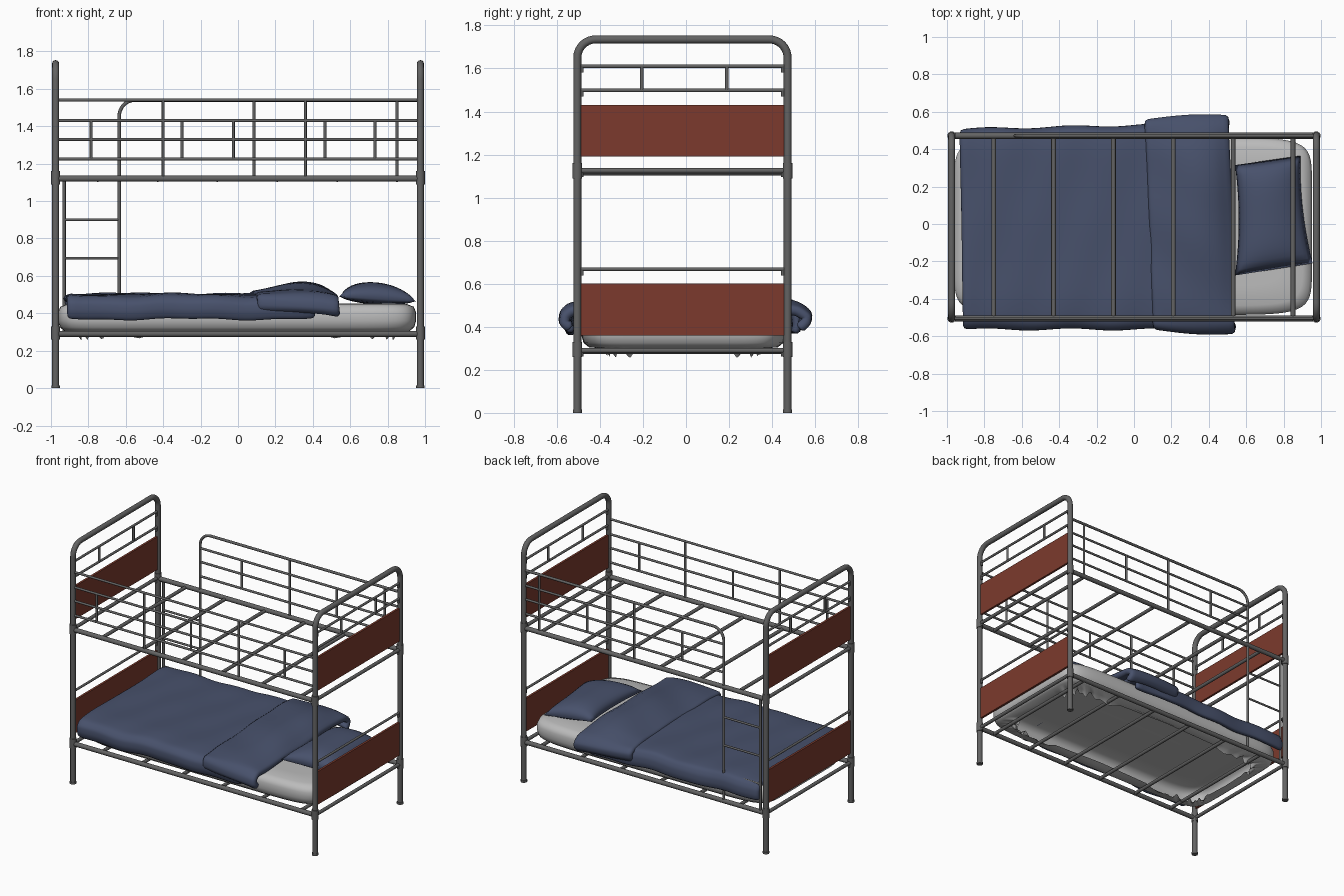
import bpy, bmesh, math
from mathutils import Vector

if "Cube" in bpy.data.objects:
    bpy.data.objects.remove(bpy.data.objects["Cube"])


def mat(name, rgb):
    m = bpy.data.materials.new(name)
    m.diffuse_color = (*rgb, 1)
    m.use_nodes = True
    m.node_tree.nodes["Principled BSDF"].inputs["Base Color"].default_value = m.diffuse_color
    return m


GREY = mat("grey metal", (0.125, 0.125, 0.125))
RED = mat("red brown panel", (0.20, 0.042, 0.026))
BLUE = mat("navy bedding", (0.064, 0.082, 0.148))
WHITE = mat("pale sheet", (0.50, 0.50, 0.50))

XP, YF, YB = 0.975, -0.505, 0.472   # post positions
SLATS = [-0.75 + 0.32 * i for i in range(6)]


def tubes(name, paths, r, sides=3):
    """One object made of round bars along several paths."""
    cu = bpy.data.curves.new(name, 'CURVE')
    cu.dimensions = '3D'
    cu.bevel_depth, cu.bevel_resolution, cu.use_fill_caps = r, sides, True
    for pts in paths:
        s = cu.splines.new('POLY')
        s.points.add(len(pts) - 1)
        for p, c in zip(s.points, pts):
            p.co = (*c, 1)
    cu.materials.append(GREY)
    ob = bpy.data.objects.new(name, cu)
    bpy.context.collection.objects.link(ob)
    bpy.ops.object.select_all(action='DESELECT')
    ob.select_set(True)
    bpy.context.view_layer.objects.active = ob
    bpy.ops.object.convert(target='MESH')
    bpy.ops.object.shade_smooth_by_angle(angle=math.radians(40))


def mesh_object(name, bm, m, smooth=True):
    me = bpy.data.meshes.new(name)
    for f in bm.faces:
        f.smooth = smooth
    bm.to_mesh(me)
    bm.free()
    me.materials.append(m)
    ob = bpy.data.objects.new(name, me)
    bpy.context.collection.objects.link(ob)
    return ob


def grid(bm, nu, nv, fn, flip=False):
    v = [[bm.verts.new(fn(i / nu, j / nv)) for j in range(nv + 1)] for i in range(nu + 1)]
    for i in range(nu):
        for j in range(nv):
            q = [v[i][j], v[i + 1][j], v[i + 1][j + 1], v[i][j + 1]]
            bm.faces.new(q[::-1] if flip else q)


def arc(cy, cz, r, a0, a1, n=8):
    return [(cy + r * math.cos(math.radians(a0 + (a1 - a0) * k / n)),
             cz + r * math.sin(math.radians(a0 + (a1 - a0) * k / n))) for k in range(n + 1)]


# End frames: arched posts, end bars, panels, collars
R = 0.085
prof = ([(YF, 0)] + arc(YF + R, 1.735 - R, R, 180, 90) +
        arc(YB - R, 1.735 - R, R, 90, 0) + [(YB, 0)])
for side, s in (("left", -1), ("right", 1)):
    x = s * XP
    tubes(side + "_arched_posts", [[(x, y, z) for y, z in prof]], 0.0187, 4)
    bars = [[(x, YF, z), (x, YB, z)] for z in (1.61, 1.498, 0.667)]
    bars += [[(x, y, 1.498), (x, y, 1.61)] for y in (-0.205, 0.19)]
    tubes(side + "_end_bars", bars, 0.0085)
    tubes(side + "_end_rails", [[(x, YF, z), (x, YB, z)] for z in (1.125, 0.29)], 0.0125)
    tubes(side + "_collars", [[(x, y, z - 0.03), (x, y, z + 0.04)]
                              for y in (YF, YB) for z in (1.12, 0.29)], 0.0235)
    tubes(side + "_feet", [[(x, y, 0), (x, y, 0.015)] for y in (YF, YB)], 0.022)
    tubes(side + "_bolts", [[(x, y + d, z - 0.028), (x, y + d, z)]
                            for y, d in ((YF, 0.022), (YB, -0.022))
                            for z in (1.61, 1.498, 1.125, 0.667, 0.29)], 0.008)
    for lvl, z in (("lower", 0.48), ("upper", 1.31)):
        bm = bmesh.new()
        bmesh.ops.create_cube(bm, size=1)
        for v in bm.verts:
            v.co = (x + v.co.x * 0.016, (YF + YB) / 2 + v.co.y * 0.95, z + v.co.z * 0.24)
        mesh_object(f"{side}_{lvl}_panel", bm, RED, False)

# Bed bases: side rails and cross slats
for lvl, z in (("lower", 0.29), ("upper", 1.12)):
    tubes(lvl + "_side_rails", [[(-XP, y, z), (XP, y, z)] for y in (YF, YB)], 0.0165)
    tubes(lvl + "_slats", [[(x, YF, z - 0.005), (x, YB, z - 0.005)] for x in SLATS], 0.0125)

# Guard rails
RAILS = (1.43, 1.33, 1.225)
front = [[(-XP, YF, z), (XP, YF, z)] for z in (1.54,) + RAILS]
front += [[(x, YF, 1.12), (x, YF, 1.54)] for x in (-0.4, 0.36)]
front += [[(x, YF, 1.225), (x, YF, 1.43)] for x in (-0.785, -0.025, 0.732)]
tubes("front_guard", front, 0.0082)
LX = -0.635
back = [[(LX, YB, z), (XP, YB, z)] for z in RAILS]
back += [[(x, YB, 1.12), (x, YB, 1.54)] for x in (0.085, 0.85)]
back += [[(x, YB, 1.225), (x, YB, 1.43)] for x in (-0.3, 0.465)]
tubes("back_guard", back, 0.0082)

# Ladder: the inner leg bends over into the back guard top rail
bend = [(LX, YB, 0.29)] + [(x, YB, z) for x, z in arc(LX + 0.085, 1.455, 0.085, 180, 90)] + [(XP, YB, 1.54)]
tubes("ladder_legs", [bend, [(-0.93, YB, 0.29), (-0.93, YB, 1.12)]], 0.0095)
tubes("ladder_rungs", [[(-0.93, YB, z), (LX, YB, z)] for z in (0.90, 0.695, 0.49)], 0.0075)

# Mattress sheet: rounded shell, open below with a ruffled hem
bm = bmesh.new()
rings = [(0.5, 0.445), (0.15, 0.452), (0.05, 0.45), (0.012, 0.435), (0, 0.405),
         (0, 0.36), (0.01, 0.325), (0.035, 0.305), (0.09, 0.30), (0.12, 0.285)]
N, prev = 160, None
for k, (inset, z) in enumerate(rings):
    loop = []
    for i in range(N):
        t = 2 * math.pi * i / N
        c, s = math.cos(t), math.sin(t)
        px = math.copysign(abs(c) ** 0.22, c)
        py = math.copysign(abs(s) ** 0.22, s)
        hx, hy = 0.957 - inset, max(0.474 - inset, 0.01)
        w = 0.03 * math.sin(7 * t) * math.sin(23 * t) if k == len(rings) - 1 else 0
        loop.append(bm.verts.new((px * hx - 0.005, py * hy - 0.012, z + w)))
    if prev:
        for i in range(N):
            j = (i + 1) % N
            bm.faces.new((prev[i], loop[i], loop[j], prev[j]))
    else:
        bm.faces.new(loop)
    prev = loop
mesh_object("mattress_sheet", bm, WHITE)


def lerp_path(path, t):
    f = t * (len(path) - 1)
    i = min(int(f), len(path) - 2)
    a, b = Vector(path[i]), Vector(path[i + 1])
    return a.lerp(b, f - i)


def cloth(name, nu, fn, path, thick):
    bm = bmesh.new()
    grid(bm, nu, 2 * (len(path) - 1), lambda u, v: fn(u, lerp_path(path, v)))
    ob = mesh_object(name, bm, BLUE)
    so = ob.modifiers.new("thickness", 'SOLIDIFY')
    so.thickness, so.offset = thick, -1
    su = ob.modifiers.new("smooth", 'SUBSURF')
    su.levels = su.render_levels = 1


# Blanket draped over the mattress
drape = [(-0.545, 0.362), (-0.565, 0.41), (-0.562, 0.46), (-0.525, 0.495), (-0.4, 0.505), (-0.2, 0.503),
         (0, 0.505), (0.2, 0.503), (0.4, 0.505), (0.48, 0.495), (0.505, 0.455), (0.51, 0.41), (0.50, 0.37)]


def blanket(u, p):
    x = -0.92 + 1.35 * u + 0.02 * (0.5 - p.x) * (1 - u) - 0.015
    z = p.y + 0.005 * math.sin(9 * x + 4 * p.x) + 0.003 * math.sin(21 * x - 7 * p.x)
    y = p.x + (0.03 * u if p.x > 0.42 else 0) + (0.006 * math.sin(14 * x) if abs(p.x) > 0.45 else 0)
    return (x, y, z)


cloth("blanket", 28, blanket, drape, 0.04)

# Folded-back end of the blanket, thicker and lumpy
fold_path = [(-0.55, 0.375), (-0.585, 0.41), (-0.58, 0.46), (-0.53, 0.505), (-0.4, 0.51), (-0.2, 0.512),
             (0, 0.515), (0.2, 0.52), (0.4, 0.52), (0.52, 0.505), (0.58, 0.455), (0.575, 0.41), (0.54, 0.375)]


def fold(u, p):
    left = 0.075 - 0.04 * p.x
    right = 0.545 - 0.06 * max(p.x, 0)
    x = left + (right - left) * u
    hump = math.sin(math.pi * min(1, u * 1.05) ** 1.4)
    flat = max(0, 1 - (abs(p.x) / 0.6) ** 4)
    z = p.y + flat * (0.055 * hump * (0.7 + 0.3 * math.sin(5 * p.x + 1)) + 0.006 * math.sin(15 * p.x + 9 * x))
    z -= 0.02 * flat * max(0, u - 0.85) / 0.15
    if abs(p.x) >= 0.53:
        z += 0.025 * (1 - u)
    y = p.x * (0.965 + 0.05 * math.sin(math.pi * u * 0.7))
    return (x, y, z)


cloth("folded_blanket", 12, fold, fold_path, 0.05)

# Pillow: puffed quad between four corners
C = [Vector(c) for c in ((0.54, -0.275, 0.49), (0.955, -0.21, 0.465), (0.54, 0.315, 0.49), (0.89, 0.365, 0.465))]
bm = bmesh.new()
for sgn in (1, -1):
    def puff(u, v, sgn=sgn):
        p = C[0].lerp(C[1], u).lerp(C[2].lerp(C[3], u), v)
        a, b = 2 * u - 1, 2 * v - 1
        h = math.sqrt(max(0, (1 - a ** 2) * (1 - b ** 4)))
        p.x -= 0.02 * a * (1 - b * b)
        p.z += sgn * h * (0.088 if sgn > 0 else 0.03)
        return p
    grid(bm, 20, 20, puff, sgn < 0)
bmesh.ops.remove_doubles(bm, verts=bm.verts, dist=0.0005)
mesh_object("pillow", bm, BLUE)
